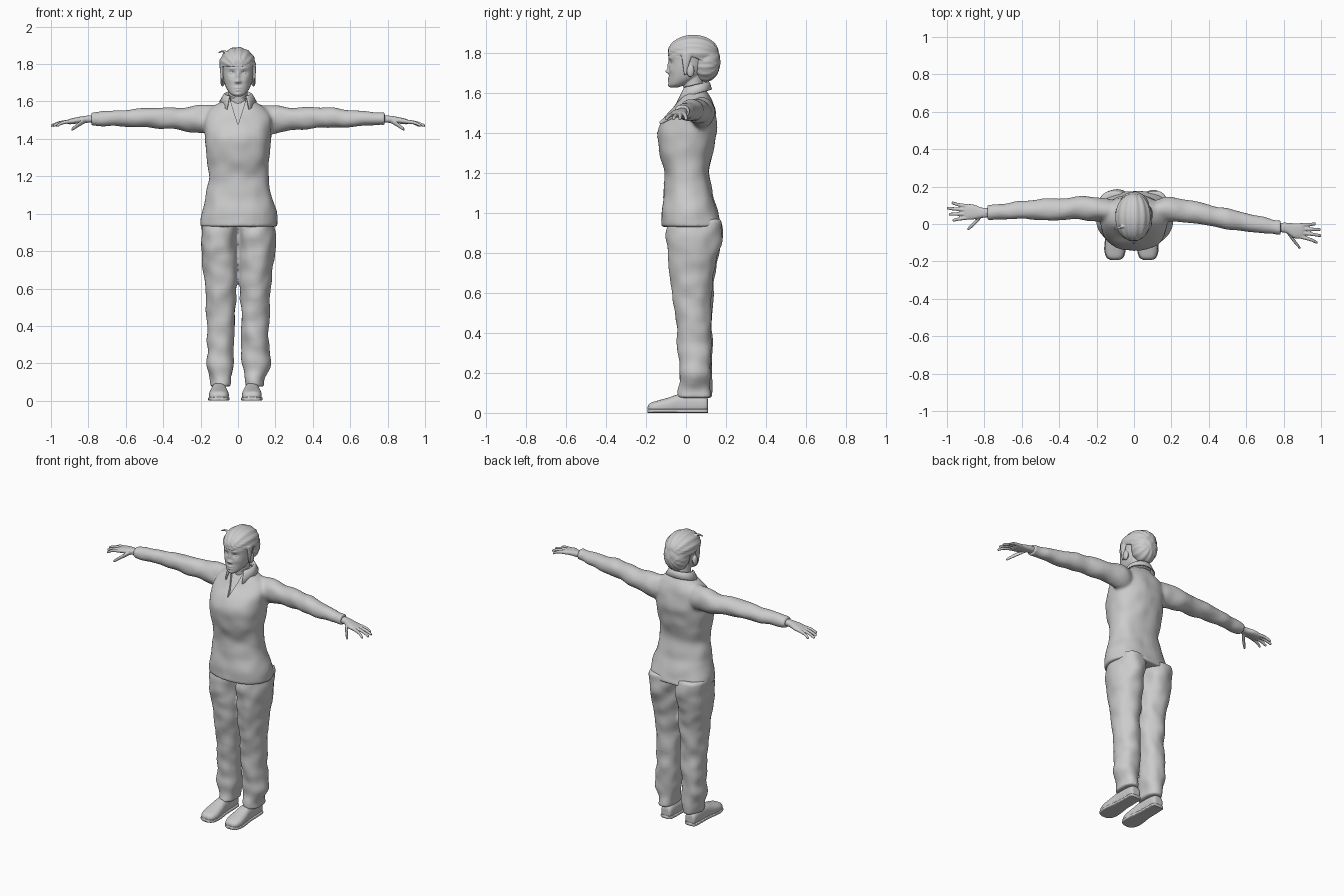
import bpy, bmesh, math
from mathutils import Vector, noise

old = bpy.data.objects.get("Cube")
if old:
    bpy.data.objects.remove(old, do_unlink=True)

GREY = (0.6, 0.6, 0.6, 1)
mat = bpy.data.materials.new("plain grey")
mat.use_nodes = True
mat.diffuse_color = GREY
mat.node_tree.nodes["Principled BSDF"].inputs["Base Color"].default_value = GREY


def finish(name, bm, voxel=0, smooth=0):
    """Turn a bmesh into a smooth object, fusing its parts if voxel is set."""
    bmesh.ops.recalc_face_normals(bm, faces=bm.faces)
    me = bpy.data.meshes.new(name)
    bm.to_mesh(me)
    bm.free()
    me.materials.append(mat)
    for p in me.polygons:
        p.use_smooth = True
    ob = bpy.data.objects.new(name, me)
    bpy.context.collection.objects.link(ob)
    if voxel:
        m = ob.modifiers.new("fuse", 'REMESH')
        m.mode, m.voxel_size, m.use_smooth_shade = 'VOXEL', voxel, True
    if smooth:
        m = ob.modifiers.new("soften", 'SMOOTH')
        m.factor, m.iterations = 0.5, smooth
    return ob


def spline(rows, steps):
    """Catmull-Rom interpolation through rows of numbers."""
    rows = [Vector(r) for r in rows]
    out = []
    for i in range(len(rows) - 1):
        a, b, c, d = rows[max(i - 1, 0)], rows[i], rows[i + 1], rows[min(i + 2, len(rows) - 1)]
        for k in range(steps):
            t = k / steps
            out.append(0.5 * (2 * b + (c - a) * t + (2 * a - 5 * b + 4 * c - d) * t * t
                              + (3 * b - a - 3 * c + d) * t ** 3))
    return out + [rows[-1]]


def loft(bm, rows, axis='z', power=2, segs=40, steps=6, wrinkle=0):
    """Skin rows of (x, y, z, radius, radius) lying across the given axis."""
    u, v = {'z': (0, 1), 'x': (1, 2), 'y': (0, 2)}[axis]
    prev = None
    made = []
    for row in spline(rows, steps):
        ring = []
        for s in range(segs):
            a = math.tau * s / segs
            d = Vector((0, 0, 0))
            for i, w, r in ((u, math.cos(a), row[3]), (v, math.sin(a), row[4])):
                d[i] = math.copysign(abs(w) ** (2 / power), w) * r
            co = Vector(row[:3]) + d
            if wrinkle:
                co += d.normalized() * wrinkle * noise.noise(co * 13)
            ring.append(bm.verts.new(co))
        if prev:
            for s in range(segs):
                n = (s + 1) % segs
                bm.faces.new((prev[s], prev[n], ring[n], ring[s]))
        else:
            bm.faces.new(ring[::-1])
        made += ring
        prev = ring
    bm.faces.new(prev)
    return made


def ball(bm, centre, radii):
    vs = bmesh.ops.create_uvsphere(bm, u_segments=48, v_segments=24, radius=1)["verts"]
    for v in vs:
        v.co = Vector(c + r * k for c, r, k in zip(centre, radii, v.co))
    return vs


# Jacket: body and both sleeves fused together
bm = bmesh.new()
loft(bm, [(.005, .03, .93, .207, .153), (.008, .02, 1, .2, .142), (.003, .012, 1.1, .175, .12),
          (.002, .005, 1.2, .16, .112), (0, .002, 1.3, .168, .134), (0, .005, 1.4, .178, .147),
          (0, .02, 1.47, .18, .132), (0, .04, 1.53, .172, .102), (0, .045, 1.57, .14, .082),
          (0, .045, 1.6, .092, .064), (0, .045, 1.63, .06, .05)], power=2.3, wrinkle=.008)
ARM = [(.12, 1.5, .06, .08), (.2, 1.505, .066, .074), (.3, 1.507, .061, .061), (.45, 1.513, .058, .055),
       (.6, 1.51, .049, .046), (.72, 1.508, .043, .037), (.785, 1.507, .04, .033)]
SWEEP = {1: (.07, .08, .066, .036, .01, -.012, -.02), -1: (.07, .08, .082, .08, .076, .066, .06)}
for side, ys in SWEEP.items():
    loft(bm, [(side * x, y, z, a, b) for (x, z, a, b), y in zip(ARM, ys)], 'x', wrinkle=.009)
jacket = finish("jacket", bm, .009, 6)

# Open neckline, cut as a shallow wedge
bm = bmesh.new()
tri = [(0, -.088, 1.475), (.045, .012, 1.62), (-.045, .012, 1.62)]
back = [bm.verts.new(p) for p in tri]
front = [bm.verts.new((x, y - .2, z)) for x, y, z in tri]
bm.faces.new(back)
bm.faces.new(front[::-1])
for i in range(3):
    j = (i + 1) % 3
    bm.faces.new((back[i], front[i], front[j], back[j]))
cutter = finish("neckline_cutter", bm)
cutter.hide_render = True
cutter.hide_set(True)
for p in cutter.data.polygons:
    p.use_smooth = False
cut = jacket.modifiers.new("neckline", 'BOOLEAN')
cut.operation, cut.object, cut.solver = 'DIFFERENCE', cutter, 'EXACT'

# Zip strip laid on the jacket front
bm = bmesh.new()
last = None
for i in range(41):
    z = .94 + .53 * i / 40
    pair = [bm.verts.new((x, -.16, z)) for x in (-.004, .004)]
    if last:
        bm.faces.new((last[0], last[1], pair[1], pair[0]))
    last = pair
zipper = finish("zip_strip", bm)
wrap = zipper.modifiers.new("wrap", 'SHRINKWRAP')
wrap.target, wrap.offset = jacket, .002

# Folded collar, open at the front
bm = bmesh.new()
last = None
for i in range(33):
    a = 2.5 * (i / 16 - 1)
    f = (1 - math.cos(a)) / 2
    top = 1.658 - .03 * f
    col = [bm.verts.new((rx * math.sin(a), .047 + ry * math.cos(a), z)) for rx, ry, z in (
        (.06, .056, top - .045), (.07, .066, top), (.078, .073, top - .005),
        (.1, .083 + .035 * f, top - .04 - .045 * f ** 3))]
    if last:
        for k in range(3):
            bm.faces.new((last[k], col[k], col[k + 1], last[k + 1]))
    last = col
collar = finish("collar", bm)
collar.modifiers.new("thickness", 'SOLIDIFY').thickness = .006

# Trousers: two legs fused at the hips
LEG = [(.1, .04, .97, .09, .13), (.1, .038, .9, .098, .14), (.1, .032, .82, .096, .132),
       (.097, .026, .73, .094, .115), (.09, .026, .6, .083, .099), (.09, .034, .45, .075, .087),
       (.094, .04, .3, .073, .082), (.096, .042, .2, .073, .08), (.09, .036, .12, .056, .08),
       (.09, .034, .075, .053, .082)]
bm = bmesh.new()
for side in (1, -1):
    loft(bm, [(side * x, y + (.004 if side > 0 else .01), z, a, b) for x, y, z, a, b in LEG],
         power=2.2, wrinkle=.012)
finish("trousers", bm, .009, 5)

# Shoes with soles
SHOE = [(.11, .04, .02, .025), (.1, .042, .036, .04), (.05, .045, .04, .05), (-.03, .044, .042, .05),
        (-.09, .034, .05, .042), (-.14, .028, .053, .034), (-.178, .024, .042, .026), (-.192, .02, .02, .014)]
for side, name in ((1, "left"), (-1, "right")):
    cx = .074 if side > 0 else -.102
    bm = bmesh.new()
    for v in loft(bm, [(cx, y, z, a, b) for y, z, a, b in SHOE], 'y', 2.5):
        v.co.z = max(v.co.z, .012)
    finish(name + "_shoe", bm, .005, 3)
    bm = bmesh.new()
    for v in loft(bm, [(cx, y, .01, a + .004, .01) for y, z, a, b in SHOE], 'y', 5):
        v.co.z = min(max(v.co.z, 0), .02)
    finish(name + "_sole", bm)

# Hands: palm, four fingers and thumb
TIPS = {1: ((.972, 0), (.998, -.03), (1, -.062), (.982, -.098)),
        -1: ((.975, .112), (1, .085), (.99, .052), (.97, .02))}
for side, name in ((1, "left"), (-1, "right")):
    wy = SWEEP[side][-1]
    my = sum(t[1] for t in TIPS[side]) / 4
    bm = bmesh.new()
    mid = wy + (my - wy) * .6
    loft(bm, [(side * .76, wy, 1.507, .025, .02), (side * .81, wy, 1.505, .027, .019),
              (side * .86, mid, 1.499, .04, .017), (side * .9, mid, 1.492, .04, .014),
              (side * .912, mid, 1.49, .03, .008)], 'x', 2.4)
    for k, (tx, ty) in enumerate(TIPS[side]):
        ky = mid + .03 - .02 * k
        loft(bm, [(side * .885, ky, 1.495, .011, .011), (side * (tx + .9) / 2, (ky + ty) / 2, 1.487, .0095, .0095),
                  (side * (tx - .006), ty, 1.472, .008, .008), (side * tx, ty, 1.47, .004, .004)],
             'x', segs=16)
    ty = my - .08 if side > 0 else my - .095
    loft(bm, [(side * .815, wy - .012, 1.5, .015, .015), (side * .85, (wy + ty) / 2 - .008, 1.478, .014, .013),
              (side * .882, ty + .006, 1.455, .01, .01), (side * .89, ty, 1.45, .005, .005)], 'x', segs=16)
    finish(name + "_hand", bm, .0035, 3)

# Head: sculpted face, ears and neck
bm = bmesh.new()
face = loft(bm, [(0, -.058, 1.627, .018, .018), (0, -.042, 1.642, .042, .043), (0, -.012, 1.675, .064, .073),
                 (0, .002, 1.72, .077, .086), (0, .01, 1.76, .082, .095), (0, .02, 1.8, .085, .105),
                 (0, .03, 1.85, .07, .08)], power=2.2, segs=128, steps=12)
BUMPS = [(0, 1.735, -.009, .009, .026), (0, 1.708, -.017, .012, .01), (0, 1.674, -.007, .02, .005),
         (0, 1.66, -.007, .017, .005), (0, 1.638, -.007, .016, .01)]
for s in (1, -1):
    BUMPS += [(s * .032, 1.752, .011, .016, .01), (s * .032, 1.776, -.004, .018, .006),
              (s * .013, 1.704, -.007, .006, .006), (s * .042, 1.715, -.004, .016, .016)]
for v in face:
    if v.co.y < 0:
        x, z = v.co.x, v.co.z
        v.co.y += sum(d * math.exp(-((x - bx) / sx) ** 2 - ((z - bz) / sz) ** 2)
                      for bx, bz, d, sx, sz in BUMPS)
for s in (1, -1):
    ball(bm, (s * .032, -.066, 1.751), (.012, .01, .006))
    ball(bm, (s * .083, .022, 1.712), (.012, .02, .032))
loft(bm, [(0, .045, 1.55, .05, .05), (0, .037, 1.63, .05, .05), (0, .03, 1.7, .052, .055)])
finish("head", bm, .0035, 2)

# Hair: combed cap, gathered bun and a loose strand
bm = bmesh.new()
cap = ball(bm, (-.003, .036, 1.8), (.097, .128, .09))
for v in cap:
    v.co.z = max(v.co.z, 1.785 - .35 * max(0, v.co.y - .02))
bun = ball(bm, (0, .095, 1.757), (.08, .077, .1))
for v in cap + bun:
    a = math.atan2(v.co.x, v.co.z - 1.77)
    d = v.co - Vector((0, .04, 1.78))
    v.co += d.normalized() * .0025 * math.sin(a * 16)
for s in (1, -1):
    loft(bm, [(s * .083, .005, 1.8, .012, .03), (s * .086, 0, 1.75, .009, .018),
              (s * .084, -.004, 1.69, .004, .006)], segs=16)
loft(bm, [(-.05, -.01, 1.862, .008, .008), (-.085, -.02, 1.868, .007, .005),
          (-.105, -.025, 1.86, .005, .004)], 'x', segs=12)
finish("hair", bm, .004, 1)
